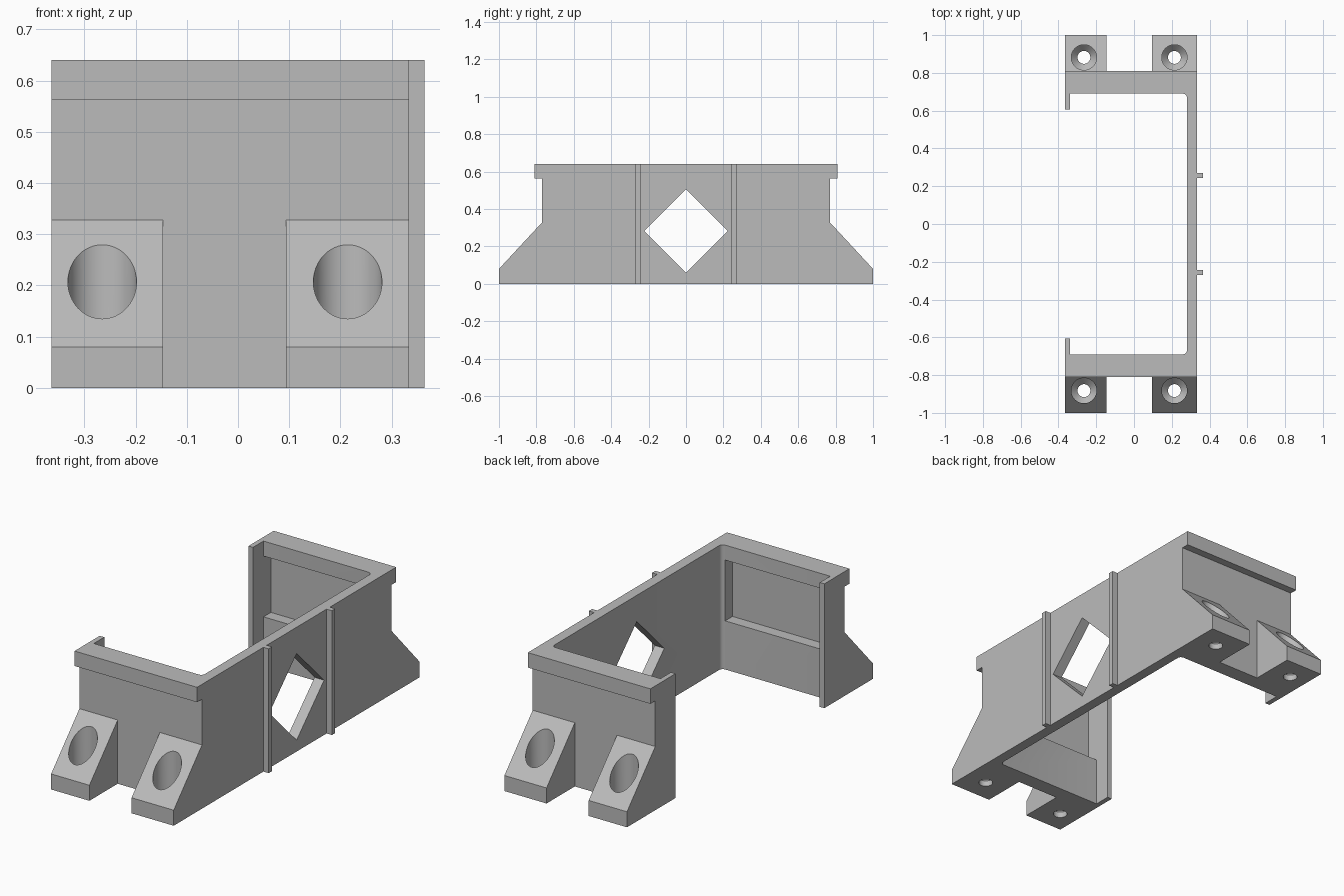
import bpy, bmesh, math
from mathutils import Vector

if "Cube" in bpy.data.objects:
    bpy.data.objects.remove(bpy.data.objects["Cube"], do_unlink=True)

grey = bpy.data.materials.new("plain grey")
grey.use_nodes = True
COLOUR = (0.5, 0.5, 0.5, 1)
grey.diffuse_color = COLOUR
grey.node_tree.nodes["Principled BSDF"].inputs["Base Color"].default_value = COLOUR

HEIGHT, LEFT, RIGHT = 0.64, -0.364, 0.334


def prism(name, points, axis, lo, hi):
    """Extrude a flat outline along x or z."""
    place = (lambda p, t: (t, *p)) if axis == "x" else (lambda p, t: (*p, t))
    bm = bmesh.new()
    face = bm.faces.new([bm.verts.new(place(p, lo)) for p in points])
    out = bmesh.ops.extrude_face_region(bm, geom=[face])
    shift = Vector(place((0, 0), hi - lo))
    bmesh.ops.translate(bm, vec=shift,
                        verts=[v for v in out["geom"] if isinstance(v, bmesh.types.BMVert)])
    bmesh.ops.recalc_face_normals(bm, faces=bm.faces)
    return finish(name, bm)


def finish(name, bm):
    mesh = bpy.data.meshes.new(name)
    bm.to_mesh(mesh)
    bm.free()
    mesh.materials.append(grey)
    ob = bpy.data.objects.new(name, mesh)
    bpy.context.scene.collection.objects.link(ob)
    return ob


def box(name, x0, x1, y0, y1, z0, z1):
    return prism(name, [(x0, y0), (x1, y0), (x1, y1), (x0, y1)], "z", z0, z1)


def screw_hole(x, y):
    """Stepped cutter: narrow shaft, countersink, wide bore."""
    bm = bmesh.new()
    profile = [(0, -0.1), (0.034, -0.1), (0.034, 0.03), (0.067, 0.065), (0.067, 0.5), (0, 0.5)]
    verts = [bm.verts.new((x + r, y, z)) for r, z in profile]
    edges = [bm.edges.new(pair) for pair in zip(verts, verts[1:])]
    bmesh.ops.spin(bm, geom=verts + edges, cent=(x, y, 0), axis=(0, 0, 1),
                   angle=math.tau, steps=48)
    bmesh.ops.remove_doubles(bm, verts=bm.verts, dist=0.0005)
    bmesh.ops.recalc_face_normals(bm, faces=bm.faces)
    return finish("hole_cutter", bm)


def combine(target, tool, operation):
    """Apply one boolean and discard the helper."""
    tool.hide_render = True
    mod = target.modifiers.new("shape", "BOOLEAN")
    mod.operation, mod.object, mod.solver = operation, tool, "EXACT"
    graph = bpy.context.evaluated_depsgraph_get()
    mesh = bpy.data.meshes.new_from_object(target.evaluated_get(graph))
    target.modifiers.clear()
    target.data = mesh
    bpy.data.objects.remove(tool, do_unlink=True)


# Frame plan: long wall, two end walls with rounded inner corners, return lips
inner_x, inner_y, lip_x, lip_y, r = 0.28, 0.69, -0.338, 0.605, 0.02
half = [(inner_x - r + r * math.cos(a), inner_y - r + r * math.sin(a))
        for a in (0, math.pi / 8, math.pi / 4, 3 * math.pi / 8, math.pi / 2)]
half += [(lip_x, inner_y), (lip_x, lip_y), (LEFT, lip_y), (LEFT, 0.81), (RIGHT, 0.81)]
plan = half + [(x, -y) for x, y in reversed(half)]
frame = prism("frame", plan, "z", 0, HEIGHT)

for side in (1, -1):
    # Outer step below the rim, and the inner recess between rim and ledge
    for x0, x1, y0, y1, z0, z1 in ((-1, 1, 0.77, 0.9, -0.1, 0.563),
                                   (lip_x, inner_x - r, 0.6, 0.75, 0.25, 0.563)):
        ya, yb = sorted((side * y0, side * y1))
        combine(frame, box("step_cutter", x0, x1, ya, yb, z0, z1), "DIFFERENCE")

    # Sloped mounting feet with countersunk holes
    foot = [(0.76, 0), (1, 0), (1, 0.08), (0.77, 0.328), (0.76, 0.328)]
    for x0, x1, hole_x in ((LEFT, -0.146, -0.265), (0.094, RIGHT, 0.214)):
        combine(frame, prism("foot", [(side * y, z) for y, z in foot], "x", x0, x1), "UNION")
        combine(frame, screw_hole(hole_x, side * 0.882), "DIFFERENCE")

    # Vertical guide ribs on the long wall
    box("guide_rib", RIGHT, 0.364, side * 0.257 - 0.0135, side * 0.257 + 0.0135, 0, HEIGHT)

# Diamond window through the long wall
diamond = [(-0.223, 0.282), (0, 0.059), (0.223, 0.282), (0, 0.505)]
combine(frame, prism("window_cutter", diamond, "x", 0.2, 0.5), "DIFFERENCE")

# Tidy shading: smooth bores and corners, crisp edges
bpy.ops.object.select_all(action="DESELECT")
frame.select_set(True)
bpy.context.view_layer.objects.active = frame
bpy.ops.object.shade_smooth_by_angle(angle=math.radians(30))
